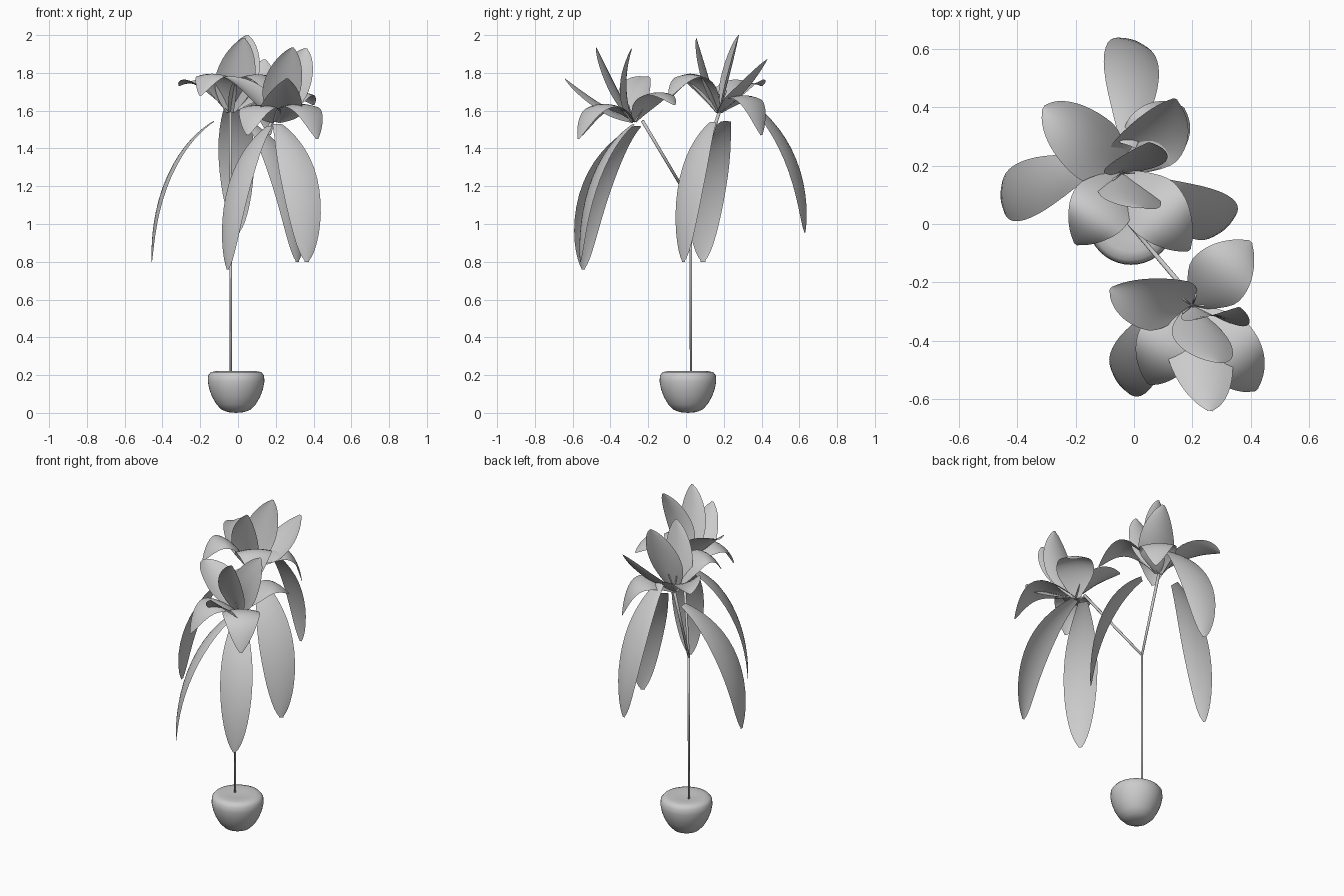
import bpy, bmesh, math, random
from mathutils import Matrix, Vector

old = bpy.data.objects.get("Cube")
if old:
    bpy.data.objects.remove(old)

grey = bpy.data.materials.new("plain grey")
grey.use_nodes = True
grey.diffuse_color = (0.6, 0.6, 0.6, 1)
grey.node_tree.nodes["Principled BSDF"].inputs["Base Color"].default_value = (0.6, 0.6, 0.6, 1)
UP = Vector((0, 0, 1))


def add_object(name, bm):
    mesh = bpy.data.meshes.new(name)
    bm.to_mesh(mesh)
    bm.free()
    mesh.materials.append(grey)
    for face in mesh.polygons:
        face.use_smooth = True
    obj = bpy.data.objects.new(name, mesh)
    bpy.context.collection.objects.link(obj)
    return obj


def bezier(points, t):
    points = [Vector(p) for p in points]
    while len(points) > 1:
        points = [a.lerp(b, t) for a, b in zip(points, points[1:])]
    return points[0]


def blade(name, path, half_width, peak, root, tip_power, side, cup, rows=20, cols=8):
    """Curved sheet along a path, widest at peak, with cupped edges."""
    bm = bmesh.new()
    grid = []
    for i in range(rows + 1):
        t = 0.5 - 0.5 * math.cos(math.pi * i / rows)
        centre = bezier(path, t)
        tangent = bezier(path, min(t + 0.02, 1)) - bezier(path, max(t - 0.02, 0))
        normal = side.cross(tangent).normalized()
        if t < peak:
            w = root + (1 - root) * math.sin(t / peak * math.pi / 2)
        else:
            w = max(0.03, 1 - ((t - peak) / (1 - peak)) ** 2) ** tip_power
        w *= half_width
        row = []
        for j in range(cols + 1):
            u = 2 * j / cols - 1
            row.append(bm.verts.new(centre + side * (u * w) + normal * (cup * w * u * u)))
        grid.append(row)
    for a, b in zip(grid, grid[1:]):
        for j in range(cols):
            bm.faces.new((a[j], a[j + 1], b[j + 1], b[j]))
    return add_object(name, bm)


def rod(name, start, end, r1, r2):
    """Thin tapered round rod between two points."""
    start, end = Vector(start), Vector(end)
    bm = bmesh.new()
    bmesh.ops.create_cone(bm, cap_ends=True, segments=10, radius1=r1, radius2=r2,
                          depth=(end - start).length)
    obj = add_object(name, bm)
    obj.location = (start + end) / 2
    obj.rotation_euler = UP.rotation_difference(end - start).to_euler()
    return obj


# Rounded bulb-like pot, lathed
bm = bmesh.new()
profile = [(0, 0.214), (0.06, 0.218), (0.105, 0.221), (0.134, 0.216), (0.148, 0.198),
           (0.15, 0.165), (0.142, 0.125), (0.127, 0.085), (0.104, 0.045),
           (0.077, 0.017), (0.043, 0.004), (0, 0)]
verts = [bm.verts.new((r, 0, z)) for r, z in profile]
edges = [bm.edges.new(pair) for pair in zip(verts, verts[1:])]
bmesh.ops.spin(bm, geom=verts + edges, cent=(0, 0, 0), axis=(0, 0, 1),
               angle=math.tau, steps=40)
bmesh.ops.remove_doubles(bm, verts=bm.verts, dist=0.0005)
bmesh.ops.recalc_face_normals(bm, faces=bm.faces)
pot = add_object("pot", bm)
pot.location = (-0.01, 0.01, 0)

# Stem and its two branches
fork = (-0.038, 0.026, 1.115)
front_base = Vector((0.2, -0.28, 1.54))
back_base = Vector((-0.04, 0.175, 1.59))
rod("stem", (-0.038, 0.026, 0.2), fork, 0.006, 0.007)
rod("front_branch", fork, (0.18, -0.23, 1.545), 0.007, 0.009)
rod("back_branch", fork, back_base, 0.007, 0.009)

# Long drooping leaves: base and tip, each slightly twisted the same way
leaves = {
    "front_right_leaf": ((0.165, -0.26, 1.52), (-0.055, -0.545, 0.76)),
    "front_left_leaf": ((0.21, -0.28, 1.53), (0.365, -0.56, 0.80)),
    "left_leaf": ((0.06, 0.14, 1.54), (0.315, -0.015, 0.80)),
    "back_leaf": ((-0.02, 0.27, 1.69), (0, 0.63, 0.955)),
    "right_leaf": ((-0.13, 0.21, 1.545), (-0.457, 0.09, 0.80)),
}
twist = Matrix.Rotation(math.radians(-16), 3, "Z")
for name, (base, tip) in leaves.items():
    base, tip = Vector(base), Vector(tip)
    drop = tip - base
    out = Vector((drop.x, drop.y, 0))
    path = [base, base + out * 0.62 + UP * drop.z * 0.16,
            base + out * 1.03 + UP * drop.z * 0.54, tip]
    blade(name, path, 0.1, 0.53, 0.28, 0.6, twist @ out.cross(UP).normalized(), -0.15)

# Petals: bend point, tip, half width, sideways direction (or None)
front_flower = {
    "drooping_left": ((0.38, -0.49, 1.77), (0.42, -0.57, 1.45), 0.108, None),
    "drooping_right": ((0.08, -0.45, 1.75), (0.05, -0.55, 1.47), 0.108, None),
    "drooping_back": ((0.31, -0.16, 1.80), (0.40, -0.06, 1.63), 0.108, None),
    "spread_right": ((0.06, -0.27, 1.74), (-0.08, -0.22, 1.78), 0.108, (0.6, 0.75, 0)),
    "spread_front": ((0.23, -0.46, 1.63), (0.26, -0.64, 1.77), 0.115, (1, -0.1, 0)),
    "upright_front": ((0.23, -0.38, 1.74), (0.29, -0.475, 1.935), 0.1, (1, -0.1, -0.15)),
    "upright_back": ((0.28, -0.35, 1.72), (0.36, -0.285, 1.93), 0.1, (1, -0.1, -0.25)),
}
back_flower = {
    "drooping_right": ((-0.13, 0.03, 1.95), (-0.2, -0.07, 1.68), 0.108, None),
    "drooping_left": ((0.1, 0.03, 1.95), (0.19, -0.09, 1.67), 0.108, None),
    "drooping_back": ((0.13, 0.37, 1.82), (0.17, 0.40, 1.47), 0.108, None),
    "spread_right": ((-0.2, 0.3, 1.79), (-0.31, 0.40, 1.73), 0.112, (0.5, 0.8, 0)),
    "spread_back": ((0.09, 0.30, 1.66), (0.14, 0.43, 1.87), 0.115, (0.95, -0.25, 0)),
    "upright_back": ((0, 0.23, 1.78), (0.05, 0.28, 2.0), 0.105, (1, 0.12, -0.1)),
    "upright_front": ((-0.02, 0.12, 1.77), (0.03, 0.055, 1.985), 0.105, (1, -0.1, -0.05)),
}
random.seed(4)
for label, base, petals in (("front", front_base, front_flower),
                            ("back", back_base, back_flower)):
    for name, (bend, tip, width, side) in petals.items():
        out = Vector(tip) - base
        out.z = 0
        side = Vector(side) if side else out.cross(UP)
        cup = -0.15 if "drooping" in name else 0.25
        peak = 0.48 if "upright" in name else 0.36
        blade(f"{label}_flower_{name}_petal", [base, bend, tip], width, peak, 0.2, 0.7,
              side.normalized(), cup)
    # Fine stamens in the flower centre
    for i in range(5):
        a = math.tau * i / 5
        end = base + Vector((0.04 * math.cos(a), 0.04 * math.sin(a), random.uniform(0.08, 0.12)))
        rod(f"{label}_flower_stamen_{i + 1}", base, end, 0.002, 0.004)
